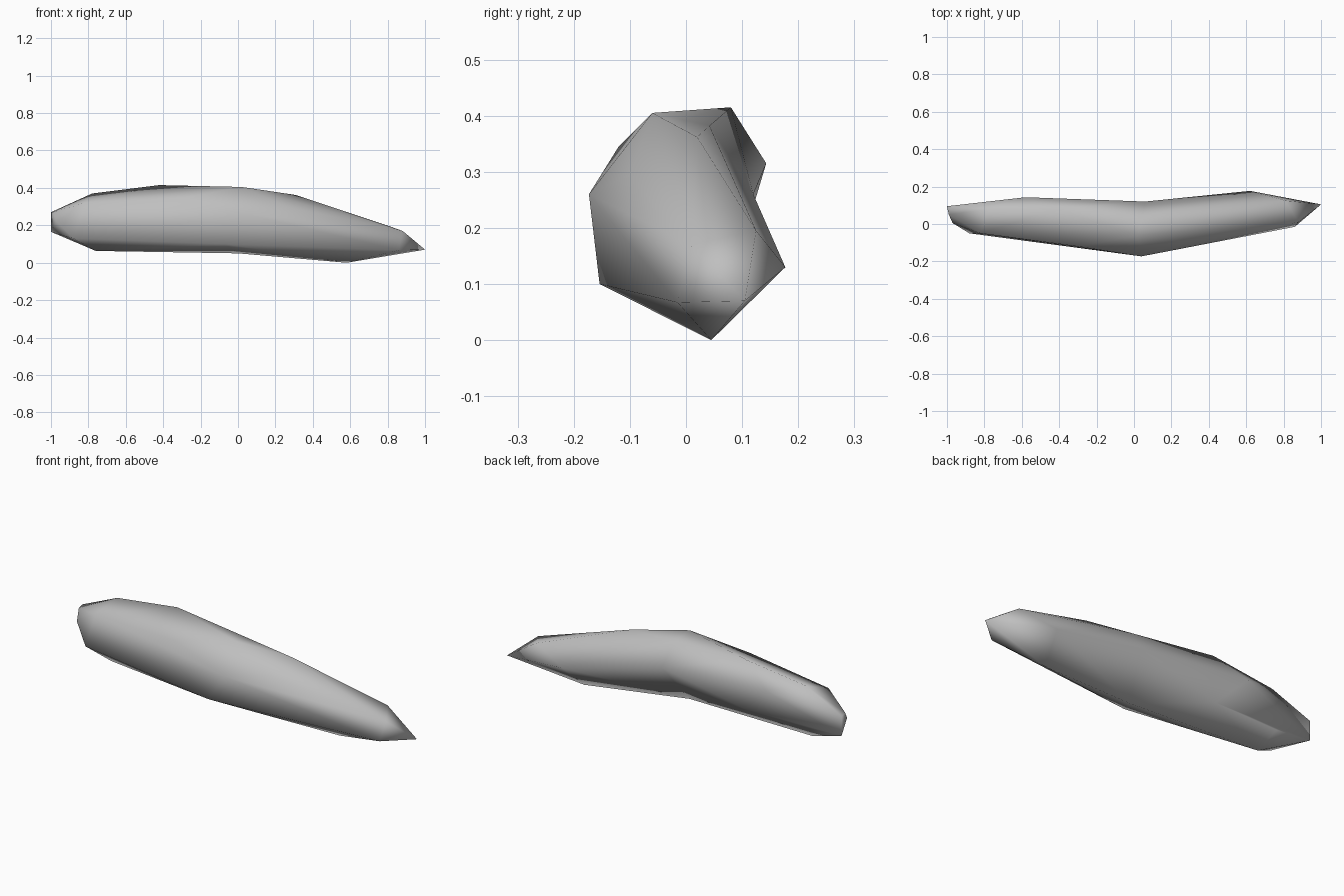
import bpy
import bmesh

default_cube = bpy.data.objects.get("Cube")
if default_cube:
    bpy.data.objects.remove(default_cube, do_unlink=True)


def make_material(name, colour):
    material = bpy.data.materials.new(name)
    material.use_nodes = True
    material.diffuse_color = colour
    shader = next(node for node in material.node_tree.nodes if node.type == "BSDF_PRINCIPLED")
    shader.inputs["Base Color"].default_value = colour
    return material


def add_corners(mesh, corners):
    """Add vertices given in hundredths of a unit."""
    return [mesh.verts.new((x / 100, y / 100, z / 100)) for x, y, z in corners]


# Middle section where the body bends, shared by both halves
bend = [(-7, -15.4, 10), (4, -17.3, 26), (2, -6, 40.5), (4, 4.2, 38.2), (6, 12, 26), (0, -3, 5)]

# Blunt half: slanted end, shoulder, then the high ridge and lower side
blunt_half = [
    (-97, 0.5, 22), (-99, 5, 27), (-100, 9.5, 27), (-100, 9.5, 16.5),
    (-88, -5, 13), (-82, -5, 32), (-78, 8, 37), (-80, 9, 15), (-76, 0, 6.3),
    (-30, -12, 34.5), (-42, 8, 41.5), (-58, 14.3, 31.5), (-42, 9.5, 15.5),
]

# Pointed half: upper ridge, keel, then the faceted tip
pointed_half = [
    (27, -10, 29.5), (31, 2, 36.2), (62, 17.7, 13), (58, 4.5, 0),
    (86, -1.5, 6.7), (88, 1, 17), (81, 12.5, 19.5), (100, 10.5, 7),
]

# Each half is a convex faceted shell; the inner caps at the bend are removed
mesh = bmesh.new()
shared = add_corners(mesh, bend)
for corners in (blunt_half, pointed_half):
    bmesh.ops.convex_hull(mesh, input=shared + add_corners(mesh, corners))
caps = [face for face in mesh.faces if all(corner in shared for corner in face.verts)]
bmesh.ops.delete(mesh, geom=caps, context="FACES")
loose = [corner for corner in mesh.verts if not corner.link_faces]
bmesh.ops.delete(mesh, geom=loose, context="VERTS")

bmesh.ops.recalc_face_normals(mesh, faces=mesh.faces)
for face in mesh.faces:
    face.smooth = True

data = bpy.data.meshes.new("spindle_body")
mesh.to_mesh(data)
mesh.free()
data.materials.append(make_material("stone grey", (0.52, 0.52, 0.52, 1)))
body = bpy.data.objects.new("spindle_body", data)
bpy.context.collection.objects.link(body)
